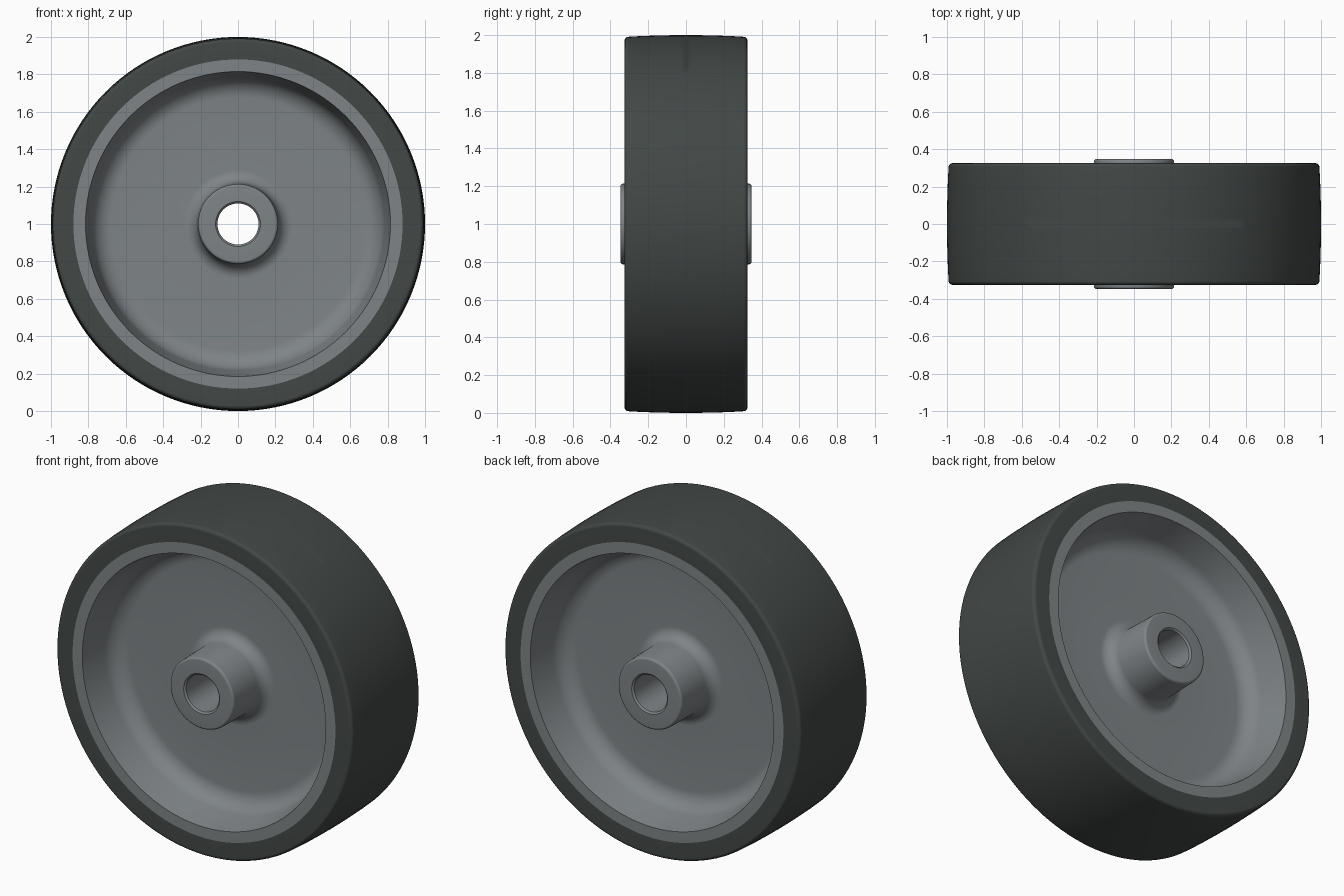
import bpy, bmesh, math
from mathutils import Vector

if "Cube" in bpy.data.objects:
    bpy.data.objects.remove(bpy.data.objects["Cube"])

SEGMENTS = 128


def round_corner(a, p, b, rad, n=8):
    """Round the corner at p between points a and b, as (radius, y) points."""
    a, p, b = Vector(a), Vector(p), Vector(b)
    u, v = (a - p).normalized(), (b - p).normalized()
    half = u.angle(v) / 2
    c = p + (u + v).normalized() * rad / math.sin(half)
    t = rad / math.tan(half)
    s, e = p + u * t - c, p + v * t - c
    return [tuple(c + s.lerp(e, i / n).normalized() * rad) for i in range(n + 1)]


def lathe(name, half, color):
    """Mirror a half profile across y = 0 and spin it round the axle."""
    ring = half + [(r, -y) for r, y in reversed(half)]
    bm = bmesh.new()
    loops = []
    for i in range(SEGMENTS):
        a = 2 * math.pi * i / SEGMENTS
        loops.append([bm.verts.new((r * math.cos(a), y, r * math.sin(a))) for r, y in ring])
    n = len(ring)
    for i in range(SEGMENTS):
        p, q = loops[i], loops[(i + 1) % SEGMENTS]
        for j in range(n):
            k = (j + 1) % n
            bm.faces.new((p[j], p[k], q[k], q[j]))
    bmesh.ops.recalc_face_normals(bm, faces=bm.faces)
    mesh = bpy.data.meshes.new(name)
    bm.to_mesh(mesh)
    bm.free()
    ob = bpy.data.objects.new(name, mesh)
    ob.location.z = 1
    bpy.context.collection.objects.link(ob)
    mat = bpy.data.materials.new(name + "_material")
    mat.diffuse_color = (*color, 1)
    mat.use_nodes = True
    mat.node_tree.nodes["Principled BSDF"].inputs["Base Color"].default_value = mat.diffuse_color
    mesh.materials.append(mat)
    bpy.ops.object.select_all(action='DESELECT')
    ob.select_set(True)
    bpy.context.view_layer.objects.active = ob
    bpy.ops.object.shade_smooth_by_angle(angle=math.radians(35))
    return ob


# Tyre: gently crowned tread with rounded shoulders
crown = [(1 - 0.008 * (y / 0.3) ** 2, y) for y in (0.03, 0.1, 0.17, 0.24)]
shoulder = round_corner((0.995, 0.24), (0.99, 0.325), (0.9, 0.325), 0.02)
lathe("tyre", [(1, 0)] + crown + shoulder + [(0.88, 0.325), (0.88, 0.1)], (0.055, 0.065, 0.062))

# Rim, web and hub in one casting, from outer seat inward to the bore
lip, wall_foot = (0.815, 0.325), (0.765, 0.07)
hub_foot, hub_top = (0.22, 0.06), (0.213, 0.348)
casting = [(0.88, 0.1), (0.88, 0.325), lip]
casting += round_corner(lip, wall_foot, hub_foot, 0.11)
casting += round_corner(wall_foot, hub_foot, hub_top, 0.07)
casting += round_corner(hub_foot, hub_top, (0.12, 0.348), 0.014, 5)
casting += [(0.12, 0.348), (0.11, 0.338), (0.11, 0.1)]
lathe("rim_and_hub", casting, (0.21, 0.23, 0.24))
